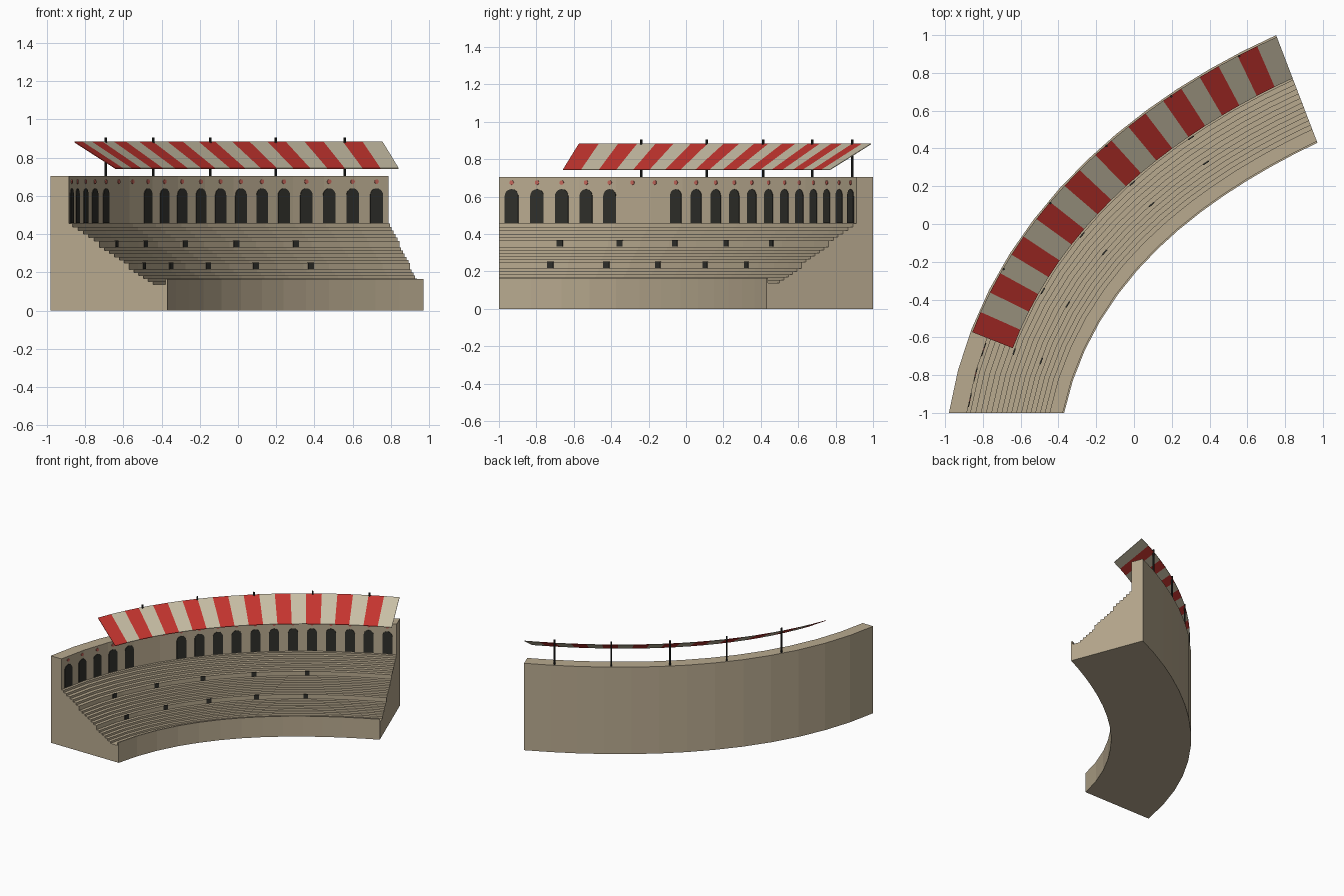
import bpy, bmesh, math
from mathutils import Vector, Matrix

if "Cube" in bpy.data.objects:
    bpy.data.objects.remove(bpy.data.objects["Cube"])

CX, CY, SWEEP, SEGS = 1.52, -1.0, 69.0, 13


def material(name, rgb):
    m = bpy.data.materials.new(name)
    m.diffuse_color = (*rgb, 1)
    m.use_nodes = True
    m.node_tree.nodes["Principled BSDF"].inputs["Base Color"].default_value = m.diffuse_color
    return m


STONE = material("stone", (0.48, 0.40, 0.275))
CREAM = material("cream canvas", (0.58, 0.52, 0.38))
RED = material("red canvas", (0.56, 0.035, 0.028))
DARK = material("dark opening", (0.028, 0.028, 0.023))
IRON = material("dark pole", (0.018, 0.02, 0.018))
ROSE = material("terracotta", (0.55, 0.13, 0.10))


def radius(deg):
    return 2.135 + 0.468 * math.sin(math.radians(deg - 62)) ** 2


def curve_point(deg, d, z):
    """Point on the smooth oval, d inward from the outer edge."""
    r, t = radius(deg) - d, math.radians(deg)
    return Vector((CX - r * math.cos(t), CY + r * math.sin(t), z))


def wall_point(deg, d, z):
    """Point on the faceted wall."""
    step = SWEEP / SEGS
    k = max(0, min(SEGS - 1, int(deg / step)))
    return curve_point(k * step, d, z).lerp(curve_point((k + 1) * step, d, z), deg / step - k)


def even_angles(n, d, start=0.0, end=SWEEP):
    """n + 1 angles evenly spaced by arc length."""
    N = 400
    degs = [start + (end - start) * i / N for i in range(N + 1)]
    run = [0.0]
    for a, b in zip(degs, degs[1:]):
        run.append(run[-1] + (curve_point(b, d, 0) - curve_point(a, d, 0)).length)
    out, j = [], 0
    for i in range(n + 1):
        s = run[-1] * i / n
        while j < N - 1 and run[j + 1] < s:
            j += 1
        out.append(degs[j] + (degs[j + 1] - degs[j]) * (s - run[j]) / (run[j + 1] - run[j]))
    return out


def finish(name, bm, mats):
    bmesh.ops.recalc_face_normals(bm, faces=bm.faces[:])
    me = bpy.data.meshes.new(name)
    bm.to_mesh(me)
    bm.free()
    for m in mats:
        me.materials.append(m)
    ob = bpy.data.objects.new(name, me)
    bpy.context.collection.objects.link(ob)
    return ob


def sweep(bm, loops, mat=0):
    """Skin a list of closed loops and cap the ends."""
    rings = [[bm.verts.new(p) for p in lp] for lp in loops]
    n = len(rings[0])
    faces = [bm.faces.new(rings[0]), bm.faces.new(rings[-1][::-1])]
    for a, b in zip(rings, rings[1:]):
        faces += [bm.faces.new((a[i], b[i], b[(i + 1) % n], a[(i + 1) % n])) for i in range(n)]
    for f in faces:
        f.material_index = mat


def plate(bm, deg, d, outline):
    """Thin plate (u, z outline) on the arena-facing side of a wall."""
    tan = (wall_point(deg + 0.9, d, 0) - wall_point(deg - 0.9, d, 0)).normalized()
    inward = Vector((tan.y, -tan.x, 0))
    base = wall_point(deg, d, 0)
    sweep(bm, [[base + tan * u + inward * o + Vector((0, 0, z)) for u, z in outline]
               for o in (-0.004, 0.004)])


# Seating bank: stepped profile swept along the oval
profile = [(0, 0), (0, 0.705), (0.095, 0.705), (0.095, 0.455)]


def tier(d0, d1, z0, z1, n):
    for i in range(n):
        d = d0 + (d1 - d0) * i / (n - 1)
        profile.append((d, z0 + (z1 - z0) * i / n))
        profile.append((d, z0 + (z1 - z0) * (i + 1) / n))


tier(0.115, 0.227, 0.455, 0.365, 5)
profile += [(0.255, 0.365), (0.255, 0.33)]
tier(0.281, 0.385, 0.33, 0.25, 5)
profile += [(0.41, 0.25), (0.41, 0.215)]
tier(0.435, 0.535, 0.215, 0.138, 5)
profile += [(0.60, 0.138), (0.60, 0.165), (0.61, 0.165), (0.61, 0)]
bm = bmesh.new()
sweep(bm, [[curve_point(SWEEP * k / SEGS, d, z) for d, z in profile] for k in range(SEGS + 1)])
finish("seating_bank", bm, [STONE])

# Arcade openings and round studs on the upper wall, two bays left blank
arch = [(-0.037, 0.46), (0.037, 0.46)] + [
    (0.037 * math.cos(a), 0.603 + 0.037 * math.sin(a))
    for a in (math.pi * i / 10 for i in range(11))]
stud = [(0.012 * math.cos(math.tau * i / 12), 0.675 + 0.012 * math.sin(math.tau * i / 12))
        for i in range(12)]
arches, studs = bmesh.new(), bmesh.new()
marks = even_angles(38, 0.095)
for i in range(19):
    deg = marks[2 * i + 1]
    plate(studs, deg, 0.095, stud)
    if i not in (5, 6):
        plate(arches, deg, 0.095, arch)
finish("arcade_openings", arches, [DARK])
finish("wall_studs", studs, [ROSE])

# Small doorways in the two walls between tiers
doors = bmesh.new()
for d, z0, z1, shift in ((0.255, 0.332, 0.368, 0.3), (0.41, 0.217, 0.253, -0.5)):
    for deg in (8.3, 17.6, 27.4, 38.2, 49.8):
        plate(doors, deg + shift, d, [(-0.018, z0), (0.018, z0), (0.018, z1), (-0.018, z1)])
finish("tier_doorways", doors, [DARK])

# Striped awning sloping toward the arena
bm = bmesh.new()
outer = even_angles(20, 0.01, 10.2)
inner = even_angles(20, 0.245, 9.0)


def awning_section(f):
    k = min(19, int(f))
    o = outer[k] + (outer[k + 1] - outer[k]) * (f - k)
    i = inner[k] + (inner[k + 1] - inner[k]) * (f - k)
    return [curve_point(o, 0.01, 0.884), curve_point(i, 0.245, 0.746),
            curve_point(i, 0.245, 0.742), curve_point(o, 0.01, 0.880)]


for s in range(20):
    sweep(bm, [awning_section(s), awning_section(s + 1)], s % 2)
# drop the hidden walls between neighbouring stripes
bmesh.ops.remove_doubles(bm, verts=bm.verts[:], dist=0.0005)
hidden = [f for f in bm.faces if all(len(e.link_faces) > 2 for e in f.edges)]
bmesh.ops.delete(bm, geom=hidden, context='FACES_ONLY')
finish("awning", bm, [RED, CREAM])

# Awning poles standing on the outer wall
bm = bmesh.new()
for deg in (19.0, 29.5, 40.3, 51.7, 63.0):
    bmesh.ops.create_cone(bm, cap_ends=True, segments=8, radius1=0.0065, radius2=0.0065,
                          depth=0.215,
                          matrix=Matrix.Translation(curve_point(deg, 0.015, 0.7975)))
finish("awning_poles", bm, [IRON])
